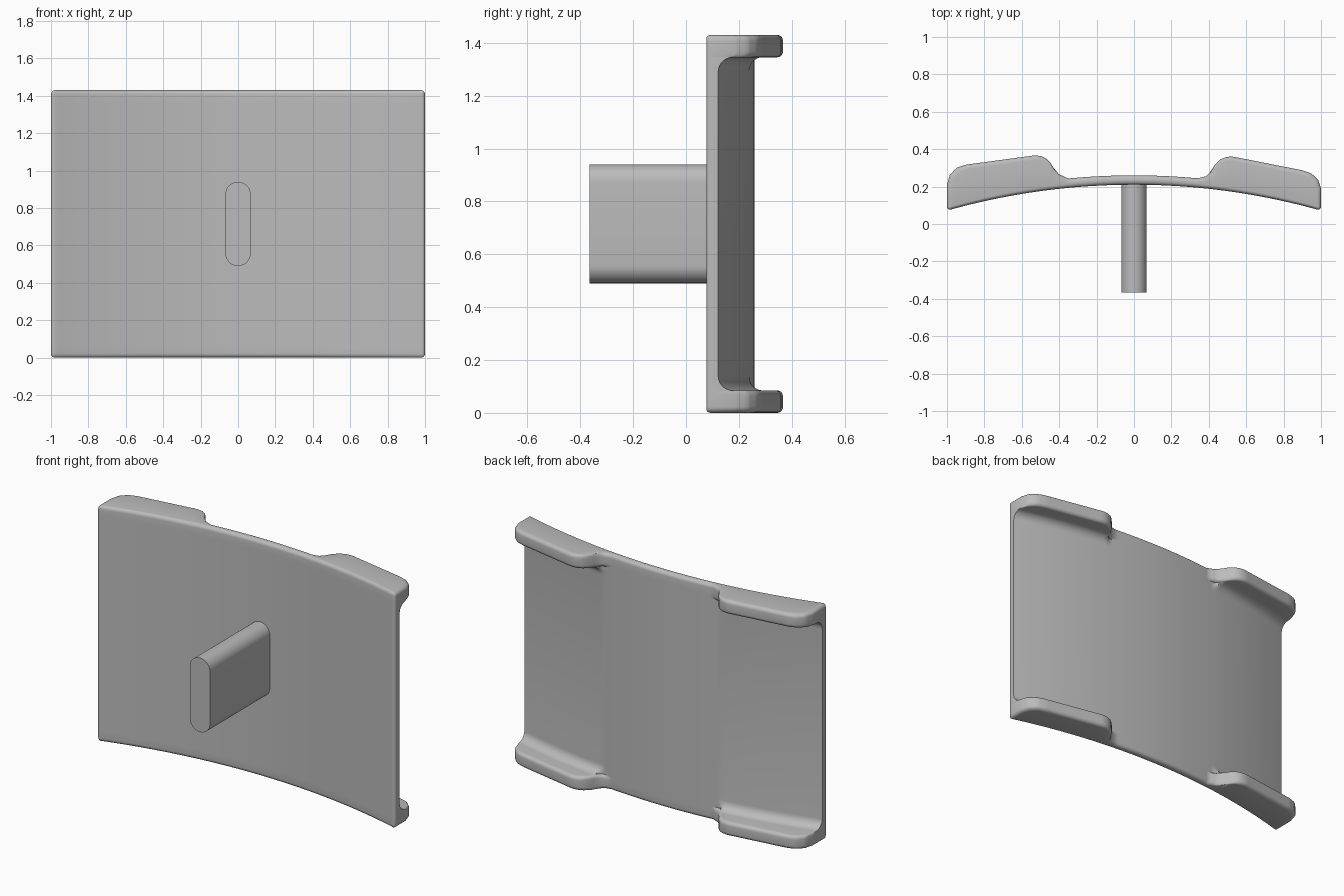
import bpy, bmesh, math

if "Cube" in bpy.data.objects:
    bpy.data.objects.remove(bpy.data.objects["Cube"])

grey = bpy.data.materials.new("plain grey")
grey.diffuse_color = (0.5, 0.5, 0.5, 1)
grey.use_nodes = True
grey.node_tree.nodes["Principled BSDF"].inputs["Base Color"].default_value = grey.diffuse_color

HEIGHT, RADIUS, THICK = 1.43, 3.68, 0.05
TAB, EDGE, FILLET = 0.085, 0.022, 0.055

# Back outlines of the left and right clip tabs (x, y)
LEFT = [(-1, .21), (-.985, .262), (-.95, .30), (-.9, .317), (-.53, .367), (-.49, .362), (-.455, .34),
        (-.43, .30), (-.40, .265), (-.36, .248), (-.33, .2)]
RIGHT = [(.33, .2), (.345, .245), (.385, .255), (.41, .28), (.43, .315), (.46, .345), (.5, .36),
         (.53, .36), (.9, .287), (.95, .27), (.985, .235), (1, .19)]


def rounding(d, r):
    """Setback of a rounded edge at distance d from it."""
    d = min(max(d, 0), r)
    return r - math.sqrt(r * r - (r - d) ** 2)


def front_y(x):
    return 0.21 - RADIUS + math.sqrt(RADIUS ** 2 - x * x)


def tab_y(x):
    for pts in (LEFT, RIGHT):
        for (x0, y0), (x1, y1) in zip(pts, pts[1:]):
            if x0 <= x <= x1:
                return y0 + (y1 - y0) * (x - x0) / (x1 - x0)
    return 0


def finish(bm, name):
    bmesh.ops.recalc_face_normals(bm, faces=bm.faces)
    mesh = bpy.data.meshes.new(name)
    bm.to_mesh(mesh)
    bm.free()
    obj = bpy.data.objects.new(name, mesh)
    bpy.context.collection.objects.link(obj)
    mesh.materials.append(grey)
    bpy.ops.object.select_all(action='DESELECT')
    obj.select_set(True)
    bpy.context.view_layer.objects.active = obj
    bpy.ops.object.shade_smooth_by_angle(angle=math.radians(35))
    return obj


# Curved plate with four filleted tabs, lofted through outlines stacked in z
ends = [EDGE * (1 - math.cos(i * math.pi / 10)) for i in range(6)]
xs = sorted({round(-0.96 + 0.016 * i, 4) for i in range(121)}
            | {round(s * (1 - e), 4) for e in ends for s in (-1, 1)})
# Each layer: distance from the nearest plate end, and whether it lies in the tab
layers = [(e, True) for e in ends] + [(TAB - e, True) for e in reversed(ends)]
layers += [(TAB + FILLET * (1 - math.cos(i * math.pi / 14)), False) for i in range(8)]


def outline(d, in_tab):
    inset = rounding(d, EDGE)
    front, back = [], []
    for x in xs:
        side = rounding(1 - abs(x), EDGE)
        plate = front_y(x) + THICK
        base = plate - max(inset, side)
        if in_tab:
            y = max(base, tab_y(x) - max(inset, rounding(TAB - d, EDGE)))
        else:
            y = max(base, min(tab_y(x) - EDGE, plate + rounding(d - TAB, FILLET)))
        px = x * (1 - inset)
        front.append((px, front_y(x) + max(inset, side)))
        back.append((px, y))
    return front + back[::-1]


stack = [(d, outline(d, t)) for d, t in layers]
stack += [(HEIGHT - d, o) for d, o in reversed(stack)]
bm = bmesh.new()
rings = [[bm.verts.new((x, y, z)) for x, y in o] for z, o in stack]
n = len(rings[0])
for a, b in zip(rings, rings[1:]):
    for i in range(n):
        j = (i + 1) % n
        bm.faces.new((a[i], a[j], b[j], b[i]))
for ring in (rings[0], rings[-1]):
    for i in range(n // 2 - 1):
        bm.faces.new((ring[i], ring[i + 1], ring[n - 2 - i], ring[n - 1 - i]))
bmesh.ops.remove_doubles(bm, verts=bm.verts, dist=0.0002)
finish(bm, "curved_plate")

# Stadium-shaped mounting post
bm = bmesh.new()
R, LOW, HIGH = 0.068, 0.49, 0.94
verts = []
for centre, start in ((HIGH - R, 0), (LOW + R, math.pi)):
    for i in range(17):
        a = start + math.pi * i / 16
        verts.append(bm.verts.new((R * math.cos(a), -0.365, centre + R * math.sin(a))))
cap = bm.faces.new(verts)
ext = bmesh.ops.extrude_face_region(bm, geom=[cap], use_keep_orig=True)
bmesh.ops.translate(bm, vec=(0, 0.595, 0),
                    verts=[g for g in ext['geom'] if isinstance(g, bmesh.types.BMVert)])
finish(bm, "mounting_post")
